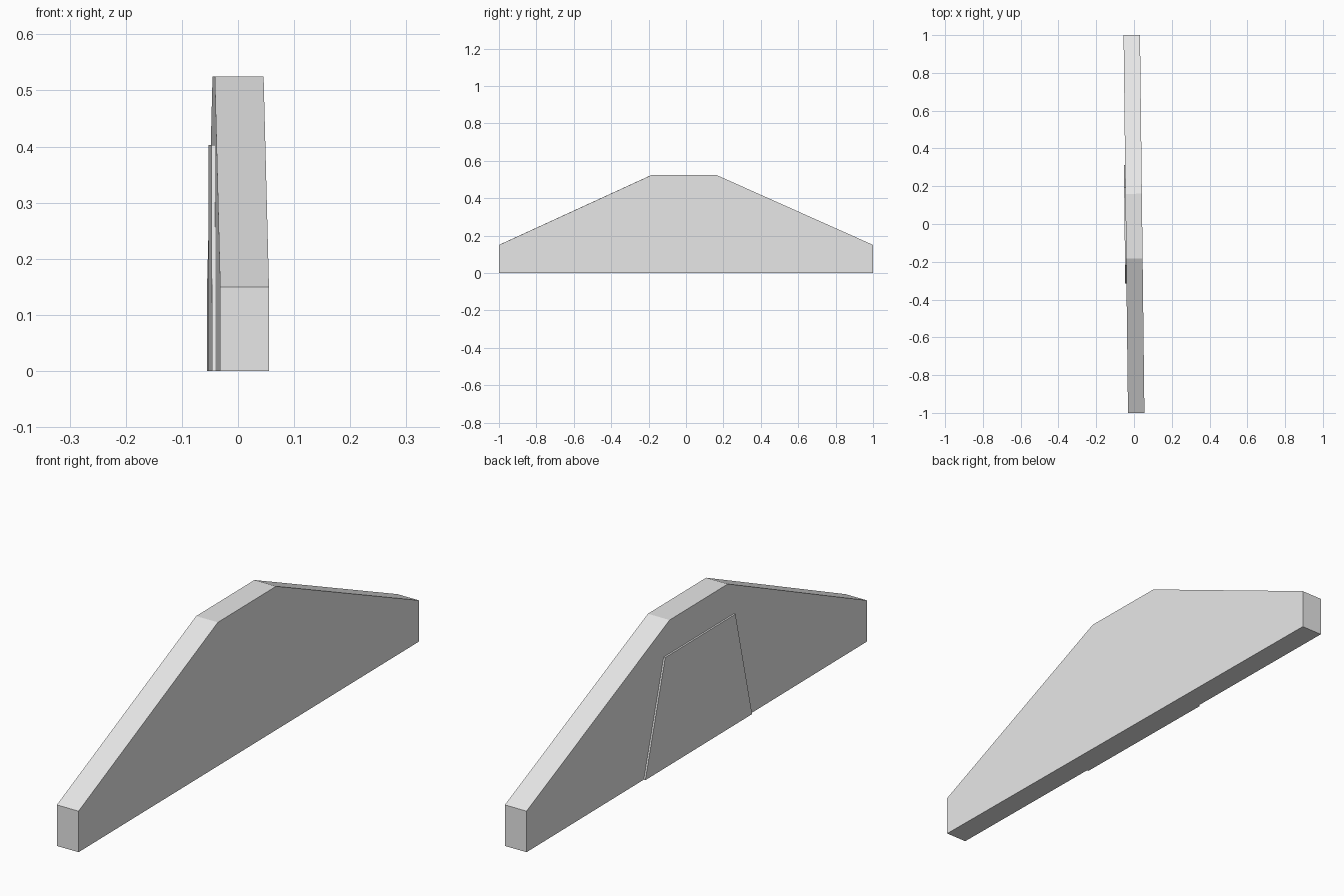
import bpy, bmesh, math
from mathutils import Matrix

cube = bpy.data.objects.get("Cube")
if cube:
    bpy.data.objects.remove(cube, do_unlink=True)

# Single plain grey
GREY = (0.8, 0.8, 0.8, 1)
grey = bpy.data.materials.new("plain grey")
grey.use_nodes = True
grey.diffuse_color = GREY
grey.node_tree.nodes["Principled BSDF"].inputs["Base Color"].default_value = GREY

# The whole wall stands very slightly turned about the vertical
TURN = Matrix.Rotation(math.radians(0.67), 4, 'Z')
HALF = 0.0435


def plate(name, outline, x0, x1):
    """Extrude a (y, z) outline from x0 to x1."""
    bm = bmesh.new()
    face = bm.faces.new([bm.verts.new((x0, y, z)) for y, z in outline])
    new = bmesh.ops.extrude_face_region(bm, geom=[face])["geom"]
    verts = [v for v in new if isinstance(v, bmesh.types.BMVert)]
    bmesh.ops.translate(bm, verts=verts, vec=(x1 - x0, 0, 0))
    bmesh.ops.recalc_face_normals(bm, faces=bm.faces)
    bm.transform(TURN)
    mesh = bpy.data.meshes.new(name)
    bm.to_mesh(mesh)
    bm.free()
    mesh.materials.append(grey)
    obj = bpy.data.objects.new(name, mesh)
    bpy.context.collection.objects.link(obj)
    return obj


# Main slab with sloping shoulders
plate("wall_slab",
      [(-1, 0), (1, 0), (1, 0.15), (0.16, 0.525), (-0.182, 0.525), (-1, 0.15)],
      -HALF, HALF)

# Thin raised trapezoid on the right side
plate("raised_panel",
      [(-0.315, 0), (0.312, 0), (0.195, 0.403), (-0.217, 0.403)],
      -HALF - 0.0065, -HALF)
